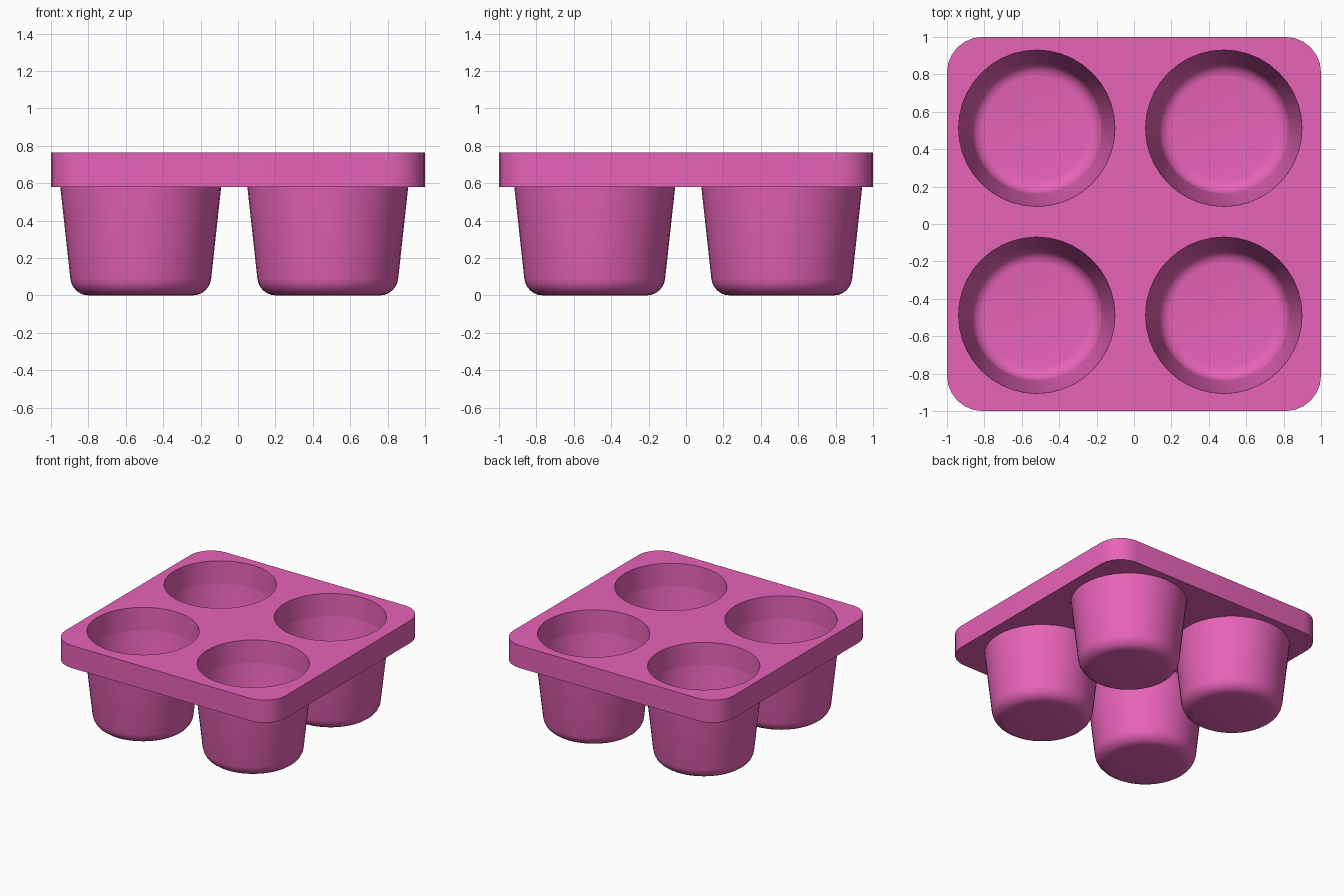
import bpy, bmesh, math

if "Cube" in bpy.data.objects:
    bpy.data.objects.remove(bpy.data.objects["Cube"])

SEG = 40
CX, CY = -0.02, 0.012            # offset of the cup grid
CENTRES = [(CX + sx * 0.5, CY + sy * 0.5) for sx in (-1, 1) for sy in (-1, 1)]
Z0, Z1 = 0.58, 0.765             # underside and top of the plate

pink = bpy.data.materials.new("pink")
pink.diffuse_color = (0.8, 0.125, 0.48, 1)
pink.use_nodes = True
pink.node_tree.nodes["Principled BSDF"].inputs["Base Color"].default_value = pink.diffuse_color


def make(name, bm):
    bmesh.ops.recalc_face_normals(bm, faces=bm.faces)
    mesh = bpy.data.meshes.new(name)
    bm.to_mesh(mesh)
    bm.free()
    mesh.materials.append(pink)
    obj = bpy.data.objects.new(name, mesh)
    bpy.context.collection.objects.link(obj)
    return obj


def activate(obj):
    bpy.ops.object.select_all(action='DESELECT')
    obj.select_set(True)
    bpy.context.view_layer.objects.active = obj


def smooth(obj):
    activate(obj)
    bpy.ops.object.shade_smooth_by_angle(angle=math.radians(35))


def fillet(cx, cz, r, a0, a1, steps=6):
    angles = [math.radians(a0 + (a1 - a0) * i / steps) for i in range(steps + 1)]
    return [(cx + r * math.cos(a), cz + r * math.sin(a)) for a in angles]


def lathe(bm, profile, x, y, closed_ends=True):
    rings = []
    for r, z in profile:
        rings.append([bm.verts.new((x + r * math.cos(2 * math.pi * i / SEG),
                                    y + r * math.sin(2 * math.pi * i / SEG), z))
                      for i in range(SEG)])
    for a, b in zip(rings, rings[1:]):
        for i in range(SEG):
            j = (i + 1) % SEG
            bm.faces.new((a[i], a[j], b[j], b[i]))
    if closed_ends:
        bm.faces.new(rings[0])
        bm.faces.new(rings[-1])


# Plate: rounded square slab
bm = bmesh.new()
R = 0.19
outline = []
for k, (sx, sy) in enumerate([(1, 1), (-1, 1), (-1, -1), (1, -1)]):
    outline += fillet(sx * (1 - R), sy * (1 - R), R, 90 * k, 90 * k + 90)
base = bm.faces.new([bm.verts.new((x, y, Z0)) for x, y in outline])
ext = bmesh.ops.extrude_face_region(bm, geom=[base], use_keep_orig=True)
for v in ext['geom']:
    if isinstance(v, bmesh.types.BMVert):
        v.co.z = Z1
plate = make("tray_plate", bm)

# Round openings cut through the plate
bm = bmesh.new()
d = 0.1
for x, y in CENTRES:
    lathe(bm, [(0.410, Z0 - d), (0.413, Z0), (0.418, Z1), (0.421, Z1 + d)], x, y)
cutter = make("opening_cutter", bm)
cutter.hide_render = True
mod = plate.modifiers.new("openings", 'BOOLEAN')
mod.operation = 'DIFFERENCE'
mod.solver = 'EXACT'
mod.object = cutter
activate(plate)
bpy.ops.object.modifier_apply(modifier=mod.name)
bpy.data.objects.remove(cutter)
smooth(plate)

# Cups: tapered hollow shells with rounded bottoms
outer = [(0.43, Z0)] + fillet(0.277, 0.10, 0.10, -6, -90)
inner = fillet(0.277, 0.11, 0.075, -90, -6) + [(0.413, Z0)]
for n, (x, y) in enumerate(CENTRES, 1):
    bm = bmesh.new()
    lathe(bm, outer, x, y, closed_ends=False)
    lathe(bm, inner, x, y, closed_ends=False)
    # bottom discs, then bridge the rim under the plate
    for z in (outer[-1][1], inner[0][1]):
        edges = [e for e in bm.edges if e.is_boundary
                 and all(abs(v.co.z - z) < 1e-5 for v in e.verts)]
        bmesh.ops.contextual_create(bm, geom=edges)
    rim = [e for e in bm.edges if e.is_boundary]
    bmesh.ops.bridge_loops(bm, edges=rim)
    smooth(make(f"cup_{n}", bm))
